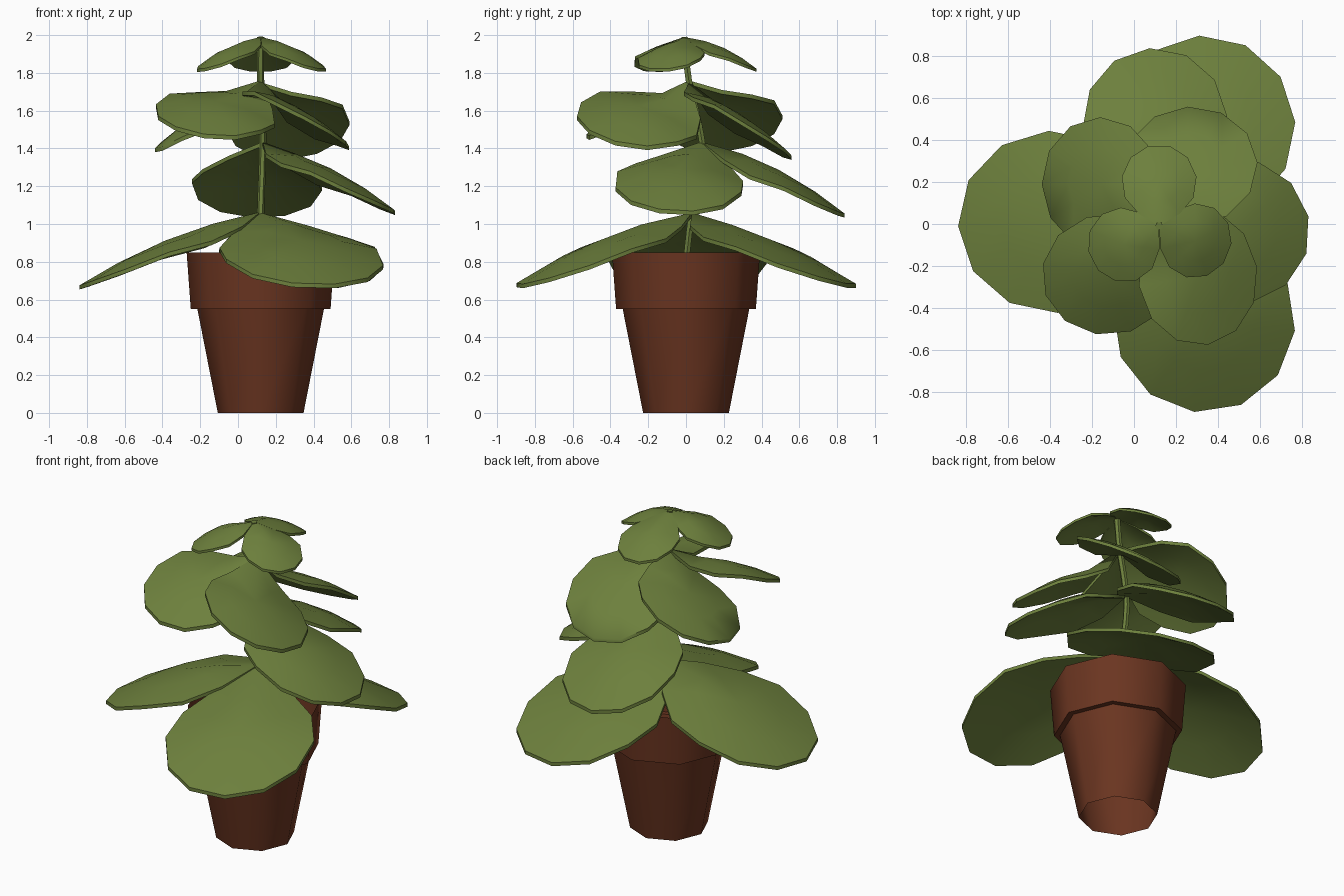
import bpy, bmesh, math
from mathutils import Vector

if "Cube" in bpy.data.objects:
    bpy.data.objects.remove(bpy.data.objects["Cube"])


def material(name, rgb):
    m = bpy.data.materials.new(name)
    m.diffuse_color = (*rgb, 1)
    m.use_nodes = True
    m.node_tree.nodes["Principled BSDF"].inputs["Base Color"].default_value = m.diffuse_color
    return m


GREEN = material("leaf green", (0.152, 0.215, 0.046))
CLAY = material("clay brown", (0.147, 0.036, 0.015))


def finish(bm, name, mat, angle, recalc=True):
    me = bpy.data.meshes.new(name)
    if recalc:
        bmesh.ops.recalc_face_normals(bm, faces=bm.faces)
    bm.to_mesh(me)
    bm.free()
    ob = bpy.data.objects.new(name, me)
    bpy.context.collection.objects.link(ob)
    me.materials.append(mat)
    bpy.ops.object.select_all(action='DESELECT')
    bpy.context.view_layer.objects.active = ob
    ob.select_set(True)
    bpy.ops.object.shade_smooth_by_angle(angle=math.radians(angle))
    return ob


def lathe(name, profile, cx, sides, mat):
    """Revolve an open (radius, z) profile into a shell."""
    bm = bmesh.new()
    rings = [[bm.verts.new((cx + r * math.cos(i * math.tau / sides),
                            r * math.sin(i * math.tau / sides), z))
              for i in range(sides)] for r, z in profile]
    for a, b in zip(rings, rings[1:]):
        for i in range(sides):
            j = (i + 1) % sides
            bm.faces.new((a[i], a[j], b[j], b[i]))
    return finish(bm, name, mat, 46, recalc=False)


# Octagonal pot shell with a stepped rim, open at both ends
lathe("pot", [(0.227, 0), (0.335, 0.55), (0.37, 0.55), (0.392, 0.85)], 0.12, 8, CLAY)

# Gently bowed stem
PATH = [(0.12, 0.0, 0.80), (0.12, 0.03, 1.05), (0.13, 0.09, 1.35),
        (0.13, 0.07, 1.52), (0.12, 0.015, 1.76), (0.12, -0.01, 1.99)]
cu = bpy.data.curves.new("stem", 'CURVE')
cu.dimensions = '3D'
cu.bevel_depth = 0.019
cu.bevel_resolution = 1
cu.resolution_u = 3
cu.use_fill_caps = True
sp = cu.splines.new('BEZIER')
sp.bezier_points.add(len(PATH) - 1)
for p, co in zip(sp.bezier_points, PATH):
    p.co = co
    p.handle_left_type = p.handle_right_type = 'AUTO'
stem = bpy.data.objects.new("stem", cu)
bpy.context.collection.objects.link(stem)
cu.materials.append(GREEN)
bpy.ops.object.select_all(action='DESELECT')
bpy.context.view_layer.objects.active = stem
stem.select_set(True)
bpy.ops.object.convert(target='MESH')
bpy.ops.object.shade_smooth_by_angle(angle=math.radians(50))


def stem_at(z):
    for a, b in zip(PATH, PATH[1:]):
        if z <= b[2]:
            return Vector(a).lerp(Vector(b), (z - a[2]) / (b[2] - a[2]))
    return Vector(PATH[-1])


def leaf(name, cx, cy, along, across, dip, z_tip, z_base, dome, n=12, thick=0.022):
    """Domed disc leaning towards the dip angle, folded like a tent at the stem."""
    d = math.radians(dip)
    c, s = math.cos(d), math.sin(d)
    joint = stem_at(z_base + 0.015)
    # angle of the stem in the leaf's own axes
    dx, dy = joint.x - cx, joint.y - cy
    start = math.atan2((-dx * s + dy * c) / across, (dx * c + dy * s) / along)
    zc, half = (z_tip + z_base) / 2, (z_base - z_tip) / 2
    bm = bmesh.new()

    def point(t, a):
        u, v = t * math.cos(a), t * math.sin(a)
        # fold axis runs from the stem through the middle
        fu, fv = t * math.cos(a - start), t * math.sin(a - start)
        fold = dome * (1.8 * abs(fv) * max(0, fu) + 0.4 * fv * fv)
        return Vector((cx + along * u * c - across * v * s,
                       cy + along * u * s + across * v * c,
                       zc - half * u + dome * (1 - t * t) - fold))

    mid = bm.verts.new(point(0, 0))
    rings = [[bm.verts.new(point(t, start + i * math.tau / n)) for i in range(n)]
             for t in (0.55, 1.0)]
    rings[1][0].co = joint
    for i in range(n):
        j = (i + 1) % n
        bm.faces.new((mid, rings[0][i], rings[0][j]))
        bm.faces.new((rings[0][i], rings[1][i], rings[1][j], rings[0][j]))
    # thicken downwards
    top = list(bm.faces)
    low = bmesh.ops.duplicate(bm, geom=bm.verts[:] + bm.edges[:] + top)
    vmap = low["vert_map"]
    for v in [mid] + rings[0] + rings[1]:
        vmap[v].co.z -= thick
    r = rings[1]
    for i in range(n):
        j = (i + 1) % n
        bm.faces.new((r[i], vmap[r[i]], vmap[r[j]], r[j]))
    finish(bm, name, GREEN, 50)


# Lowest three leaves
leaf("low_leaf_left", -0.385, 0.01, 0.455, 0.435, 180, 0.675, 1.05, 0.05)
for sign, side in ((1, "back"), (-1, "front")):
    leaf("low_leaf_" + side, 0.335, 0.46 * sign, 0.44, 0.435, 75 * sign, 0.68, 1.045, 0.05)

# Two middle leaves
leaf("middle_leaf_right", 0.49, -0.035, 0.35, 0.345, 0, 1.07, 1.42, 0.05)
leaf("middle_leaf_back", 0.10, 0.49, 0.35, 0.345, 88, 1.055, 1.42, 0.05)

# Four upper leaves, arranged like a pinwheel
leaf("upper_leaf_front_right", 0.305, -0.25, 0.285, 0.33, 5, 1.425, 1.745, 0.04)
leaf("upper_leaf_front_left", -0.12, -0.24, 0.29, 0.32, 275, 1.475, 1.745, 0.04)
leaf("upper_leaf_back_left", -0.155, 0.19, 0.285, 0.32, 185, 1.405, 1.745, 0.04)
leaf("upper_leaf_back_right", 0.27, 0.275, 0.285, 0.32, 95, 1.365, 1.735, 0.04)

# Small crown leaves
leaf("crown_leaf_back", 0.12, 0.20, 0.18, 0.18, 90, 1.82, 1.985, 0.03, 11, 0.016)
leaf("crown_leaf_left", -0.05, -0.10, 0.17, 0.18, 202, 1.82, 1.985, 0.03, 11, 0.016)
leaf("crown_leaf_right", 0.295, -0.08, 0.17, 0.18, -22, 1.82, 1.985, 0.03, 11, 0.016)
